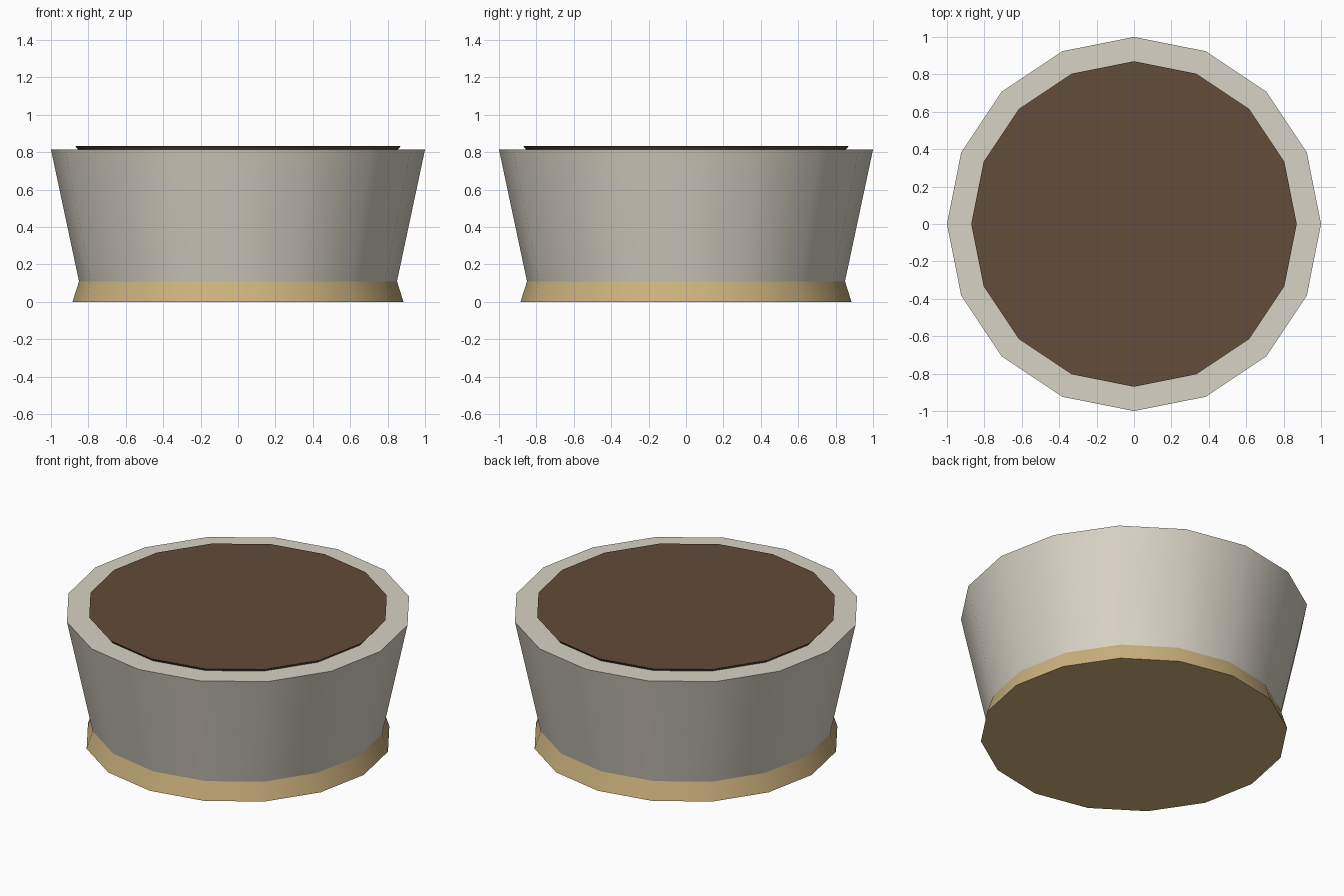
import bpy
import math

cube = bpy.data.objects.get("Cube")
if cube:
    bpy.data.objects.remove(cube, do_unlink=True)

SIDES = 16


def material(name, rgb):
    mat = bpy.data.materials.new(name)
    mat.use_nodes = True
    color = (*rgb, 1.0)
    mat.diffuse_color = color
    bsdf = next(n for n in mat.node_tree.nodes if n.type == "BSDF_PRINCIPLED")
    bsdf.inputs["Base Color"].default_value = color
    return mat


def frustum(name, bottom, top, mat):
    """Closed tapered ring; bottom and top are (radius, height)."""
    (r1, z1), (r2, z2) = bottom, top
    bpy.ops.mesh.primitive_cone_add(
        vertices=SIDES, radius1=r1, radius2=r2, depth=z2 - z1,
        end_fill_type="NGON", location=(0, 0, (z1 + z2) / 2))
    obj = bpy.context.object
    obj.name = obj.data.name = name
    obj.data.materials.append(mat)
    bpy.ops.object.shade_smooth_by_angle(angle=math.radians(30))
    return obj


stone = material("pale stone", (0.687, 0.645, 0.558))
tan = material("tan clay", (0.61, 0.445, 0.209))
earth = material("brown soil", (0.122, 0.072, 0.041))

# Flared foot, tapered bowl and the soil disc on top
frustum("foot", (0.885, 0), (0.85, 0.11), tan)
frustum("bowl", (0.85, 0.11), (1.0, 0.815), stone)
frustum("soil", (0.84, 0.795), (0.87, 0.833), earth)
